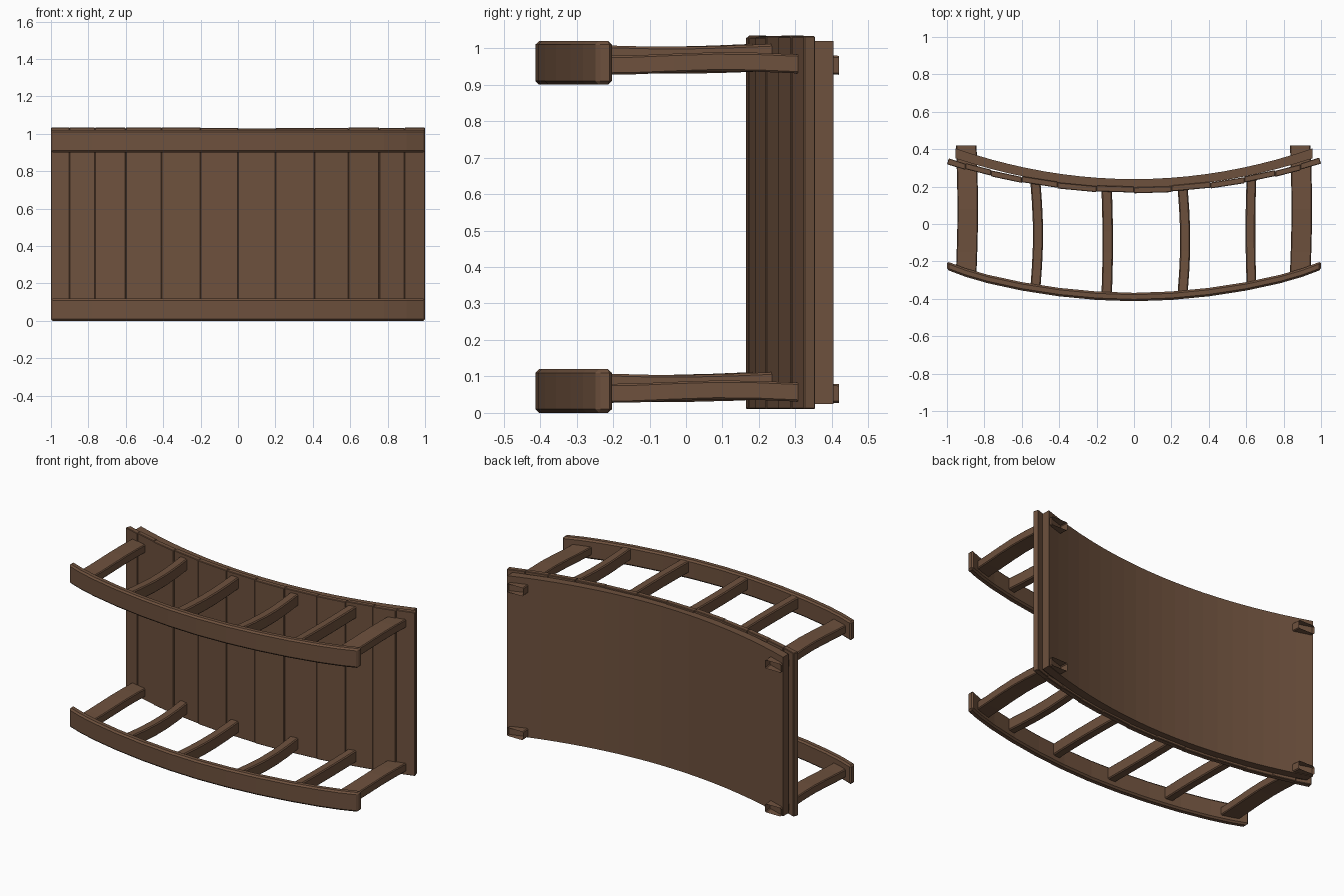
import bpy, bmesh, math, random

if "Cube" in bpy.data.objects:
    bpy.data.objects.remove(bpy.data.objects["Cube"])
random.seed(4)

wood = bpy.data.materials.new("brown wood")
wood.diffuse_color = (0.155, 0.082, 0.047, 1)
wood.use_nodes = True
wood.node_tree.nodes["Principled BSDF"].inputs["Base Color"].default_value = wood.diffuse_color


def loft(name, rings, bevel=0.0, cap_end=True):
    """Join a row of four-cornered rings into one beam."""
    bm = bmesh.new()
    vs = [[bm.verts.new(p) for p in r] for r in rings]
    for a, b in zip(vs, vs[1:]):
        for i in range(4):
            j = (i + 1) % 4
            bm.faces.new((a[i], a[j], b[j], b[i]))
    bm.faces.new(vs[0])
    if cap_end:
        bm.faces.new(vs[-1])
    bmesh.ops.recalc_face_normals(bm, faces=bm.faces)
    me = bpy.data.meshes.new(name)
    bm.to_mesh(me)
    bm.free()
    me.materials.append(wood)
    ob = bpy.data.objects.new(name, me)
    bpy.context.collection.objects.link(ob)
    if bevel:
        m = ob.modifiers.new("worn edges", 'BEVEL')
        m.width = bevel
        m.segments = 1
        m.limit_method = 'ANGLE'
        m.angle_limit = math.radians(40)
    return ob


def curved_slab(name, xs, front, back, z0, z1, bevel=0.0):
    rings = [[(x, front(x), z0), (x, back(x), z0), (x, back(x), z1), (x, front(x), z1)]
             for x in xs]
    return loft(name, rings, bevel)


def rail_front(x):
    return -0.413 + 0.15 * abs(x) ** 1.9 + 0.018 * x ** 8


def rail_back(x):
    return rail_front(x) + 0.045


def plank_face(x):
    return 0.168 + 0.155 * x * x


def sheet_front(x):
    return 0.194 + 0.172 * x * x


def sheet_back(x):
    return 0.24 + 0.18 * x * x


# Backing sheet behind the planks
curved_slab("back_sheet", [-0.955 + 1.91 * i / 20 for i in range(21)],
            sheet_front, sheet_back, 0.025, 1.02)

# Upright planks, each a flat board on the curve
edges = [-1, -.9, -.765, -.6, -.41, -.2, 0, .2, .41, .59, .755, .89, 1]
for n, (a, b) in enumerate(zip(edges, edges[1:])):
    d = 0.004 * (n % 2) - 0.004
    top = 1.035 - random.uniform(0, 0.006)
    slope = 0.31 * (a + b) / 2
    rings = []
    for x in (a, b):
        y = plank_face(x) + d
        t = -0.034 * slope if abs(x) > 0.95 else 0   # ends cut square to the curve
        xb = max(-1, min(1, x + t))
        yb = y + 0.032
        rings.append([(x, y, 0.01), (xb, yb, 0.01), (xb, yb, top), (x, y, top)])
    loft(f"back_plank_{n}", rings, 0.003)

# Rails and rungs: the lower set repeats 0.9 above
rail_x = [-1, -.9, -.78, -.6, -.4, -.2, 0, .2, .4, .6, .78, .9, 1]
rungs = [(-.52, .054), (-.143, .056), (.267, .054), (.625, .052)]
for level, z in (("lower", 0.0), ("upper", 0.9)):
    curved_slab(f"{level}_front_rail", rail_x, rail_front, rail_back, z, z + 0.12, 0.01)

    # Narrow rungs, slightly bowed
    for n, (x, w) in enumerate(rungs):
        y0, y1 = rail_back(x) - 0.015, plank_face(x) + 0.015
        bow = 0.014 if n in (0, 2) else -0.006 if n == 3 else 0.006
        rings = []
        for i in range(6):
            t = i / 5
            s = math.sin(math.pi * t)
            cx, cy = x + bow * (s - 0.5), y0 + (y1 - y0) * t
            zc = z + 0.074 - 0.008 * s
            h = w / 2
            rings.append([(cx - h, cy, zc - .036), (cx + h, cy, zc - .036),
                          (cx + h, cy, zc + .038), (cx - h, cy, zc + .038)])
        loft(f"{level}_rung_{n}", rings, 0.006)

    # Wide end arms that pass through the back, hollow at the rear end
    for side, s in (("left", -1), ("right", 1)):
        rings = []
        for i in range(7):
            t = i / 6
            k = math.sin(math.pi * t)
            cy = -0.26 + 0.68 * t
            cx = s * 0.893 + 0.008 * (k - 0.5)
            zc = z + 0.058 + 0.005 * math.sin(math.pi * 2 * (t - 0.3))
            rings.append([(cx - .055, cy, zc - .026), (cx + .055, cy, zc - .026),
                          (cx + .055, cy, zc + .026), (cx - .055, cy, zc + .026)])
        loft(f"{level}_{side}_arm", rings, 0.005, cap_end=False)
